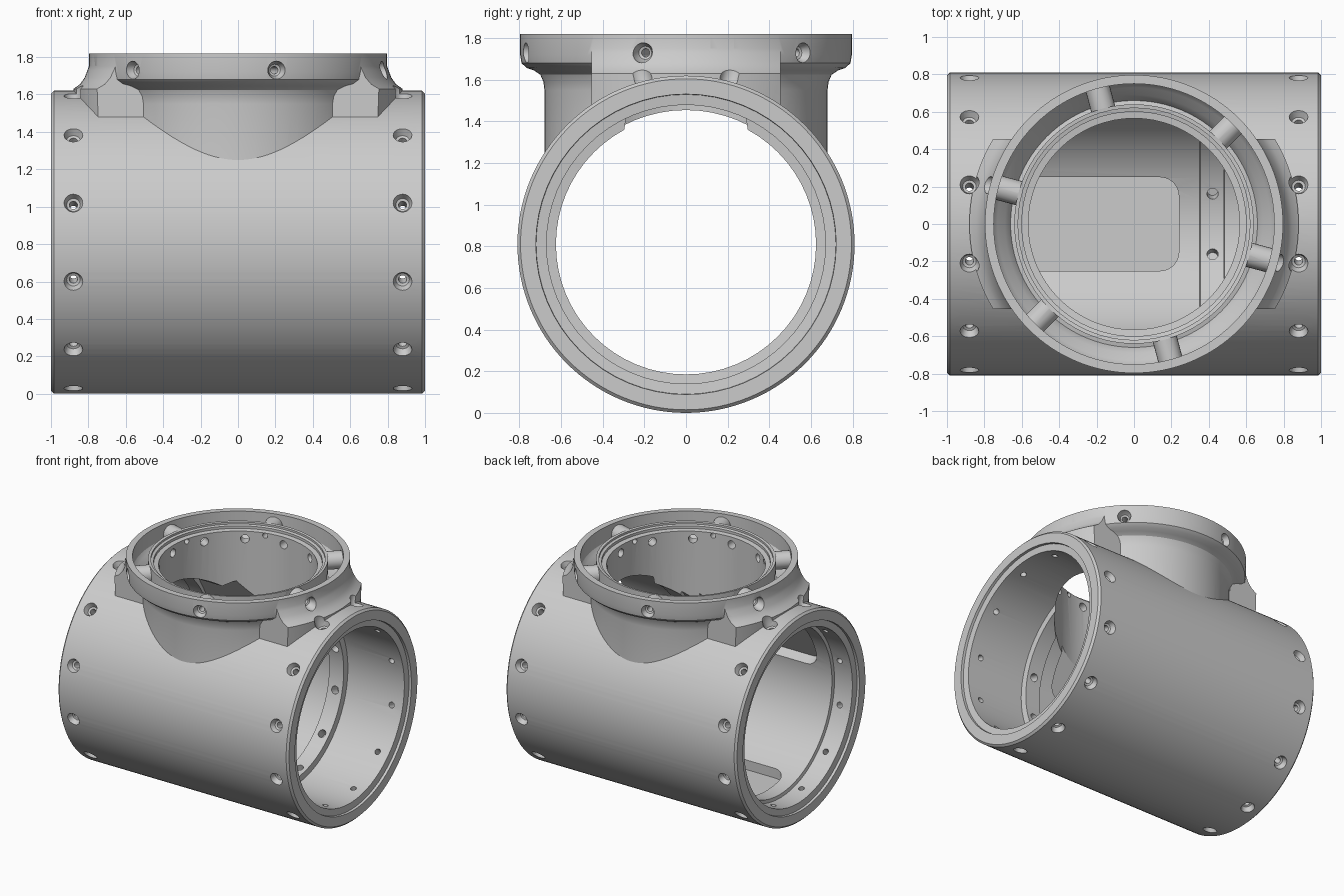
import bpy, bmesh, math
from mathutils import Matrix, Vector

cube = bpy.data.objects.get("Cube")
if cube:
    bpy.data.objects.remove(cube, do_unlink=True)

AXIS_Z = 0.81          # height of the main tube's axis
PORT_Z = 1.73          # height of the port's radial bolts

grey = bpy.data.materials.new("cast_grey")
grey.use_nodes = True
colour = (0.6, 0.6, 0.6, 1)
grey.diffuse_color = colour
grey.node_tree.nodes["Principled BSDF"].inputs["Base Color"].default_value = colour

TUBE = Matrix.Translation((0, 0, AXIS_Z)) @ Matrix.Rotation(math.pi / 2, 4, 'Y')


def revolve(bm, profile, matrix=Matrix(), steps=96, ring=False):
    """Spin (radius, height) points about z; ring closes the profile on itself."""
    rows = [[bm.verts.new(matrix @ Vector((r * math.cos(a), r * math.sin(a), h)))
             for a in (2 * math.pi * i / steps for i in range(steps))]
            for r, h in profile]
    pairs = list(zip(rows, rows[1:]))
    if ring:
        pairs.append((rows[-1], rows[0]))
    else:
        bm.faces.new(rows[0])
        bm.faces.new(rows[-1])
    for low, high in pairs:
        for i in range(steps):
            j = (i + 1) % steps
            bm.faces.new((low[i], low[j], high[j], high[i]))


def make(name, bm):
    bmesh.ops.recalc_face_normals(bm, faces=bm.faces)
    mesh = bpy.data.meshes.new(name)
    bm.to_mesh(mesh)
    bm.free()
    mesh.materials.append(grey)
    obj = bpy.data.objects.new(name, mesh)
    bpy.context.collection.objects.link(obj)
    return obj


def spun(name, profile, matrix=Matrix(), steps=96, ring=False):
    bm = bmesh.new()
    revolve(bm, profile, matrix, steps, ring)
    return make(name, bm)


def combine(target, tool, operation):
    """Apply a boolean and discard the tool."""
    mod = target.modifiers.new("cut", 'BOOLEAN')
    mod.operation, mod.solver, mod.object = operation, 'EXACT', tool
    graph = bpy.context.evaluated_depsgraph_get()
    mesh = bpy.data.meshes.new_from_object(target.evaluated_get(graph))
    target.modifiers.clear()
    target.data = mesh
    bpy.data.objects.remove(tool, do_unlink=True)


def around_tube(angle, x):
    """Frame whose z points outward from the tube axis."""
    return Matrix.Translation((x, 0, AXIS_Z)) @ Matrix.Rotation(angle, 4, 'X')


def around_port(angle, z):
    """Frame whose z points outward from the port axis."""
    return (Matrix.Translation((0, 0, z)) @ Matrix.Rotation(angle, 4, 'Z')
            @ Matrix.Rotation(math.pi / 2, 4, 'Y'))


def degrees(start, step):
    return [math.radians(a) for a in range(start, start + 360, step)]


# Main tube with softened ends
body = spun("tee_housing", [(0.795, -1), (0.81, -0.985), (0.81, 0.985), (0.795, 1)], TUBE, 128)

# Upper port: neck flaring into a flange
port = spun("port", [(0.68, 0.9), (0.68, 1.55), (0.685, 1.59), (0.70, 1.625), (0.73, 1.645),
                     (0.765, 1.657), (0.79, 1.68), (0.797, 1.72), (0.797, 1.82)], steps=128)
combine(body, port, 'UNION')

# Filleted shoulders joining flange and tube on both sides
shoulder = spun("shoulder", [(0.87, 1.3), (0.88, 1.63), (0.845, 1.655), (0.82, 1.69),
                             (0.805, 1.73), (0.79, 1.77)], steps=128)
bm = bmesh.new()
bmesh.ops.create_cube(bm, size=1, matrix=Matrix.Translation((0, 0, 1.5)) @ Matrix.Diagonal((2, 0.91, 1, 1)))
combine(shoulder, make("shoulder_limit", bm), 'INTERSECT')
combine(body, shoulder, 'UNION')

# Annular groove behind the flange lip
groove = spun("groove", [(0.64, 1.9), (0.64, 1.59), (0.66, 1.585), (0.69, 1.64), (0.73, 1.67),
                         (0.75, 1.70), (0.75, 1.9)], ring=True)
combine(body, groove, 'DIFFERENCE')

# Radial bosses bridging the groove
bm = bmesh.new()
for a in degrees(45, 60):
    revolve(bm, [(0.066, 0.61), (0.066, 0.77)], around_port(a, PORT_Z), 24)
combine(body, make("bosses", bm), 'UNION')

# Stepped bore through the main tube, with an inner seat ring
bore = spun("bore", [(0.73, -1.1), (0.72, -0.98), (0.67, -0.975), (0.67, -0.82), (0.645, -0.815),
                     (0.645, 0.35), (0.625, 0.355), (0.625, 0.48), (0.67, 0.485), (0.67, 0.975),
                     (0.72, 0.98), (0.73, 1.1)], TUBE, 64)
combine(body, bore, 'DIFFERENCE')

# Port bore with a stepped, recessed collar rim
bore = spun("port_bore", [(0.565, 0.9), (0.565, 1.75), (0.60, 1.755), (0.60, 1.775),
                          (0.62, 1.78), (0.62, 1.795), (0.66, 1.8), (0.66, 1.9)], steps=64)
combine(body, bore, 'DIFFERENCE')

# Three shallow rounded pockets in the tube wall
bm = bmesh.new()
for a in degrees(60, 120):
    part = bmesh.new()
    bmesh.ops.create_cube(part, size=1, matrix=Matrix.Translation((-0.23, 0, 0.58))
                          @ Matrix.Diagonal((0.94, 0.5, 0.18, 1)))
    corners = [e for e in part.edges if abs(e.verts[0].co.z - e.verts[1].co.z) > 0.1]
    bmesh.ops.bevel(part, geom=corners, offset=0.1, segments=6, profile=0.5, affect='EDGES')
    part.transform(around_tube(a, 0))
    temp = bpy.data.meshes.new("pocket")
    part.to_mesh(temp)
    part.free()
    bm.from_mesh(temp)
    bpy.data.meshes.remove(temp)
combine(body, make("pockets", bm), 'DIFFERENCE')

# Countersunk bolt holes round both tube ends and blind holes in the seat ring
bm = bmesh.new()
for a in degrees(15, 30):
    for x in (-0.88, 0.88):
        revolve(bm, [(0.022, 0.6), (0.022, 0.765), (0.036, 0.77), (0.052, 0.815), (0.052, 0.9)],
                around_tube(a, x), 20)
    if abs(math.cos(a)) < 0.6 or math.cos(a) < 0:
        revolve(bm, [(0.03, 0.55), (0.03, 0.70)], around_tube(a, 0.42), 16)
combine(body, make("tube_holes", bm), 'DIFFERENCE')

# Bolt holes through the bosses and vent holes in the collar
bm = bmesh.new()
for a in degrees(45, 60):
    revolve(bm, [(0.02, 0.5), (0.02, 0.75), (0.032, 0.755), (0.048, 0.79), (0.048, 0.85)],
            around_port(a, PORT_Z), 20)
for a in degrees(0, 30):
    revolve(bm, [(0.032, 0.5), (0.032, 0.66)], around_port(a, 1.69), 16)
combine(body, make("port_holes", bm), 'DIFFERENCE')

# Smooth curved walls, crisp edges
bpy.ops.object.select_all(action='DESELECT')
body.select_set(True)
bpy.context.view_layer.objects.active = body
bpy.ops.object.shade_smooth_by_angle(angle=math.radians(30))
